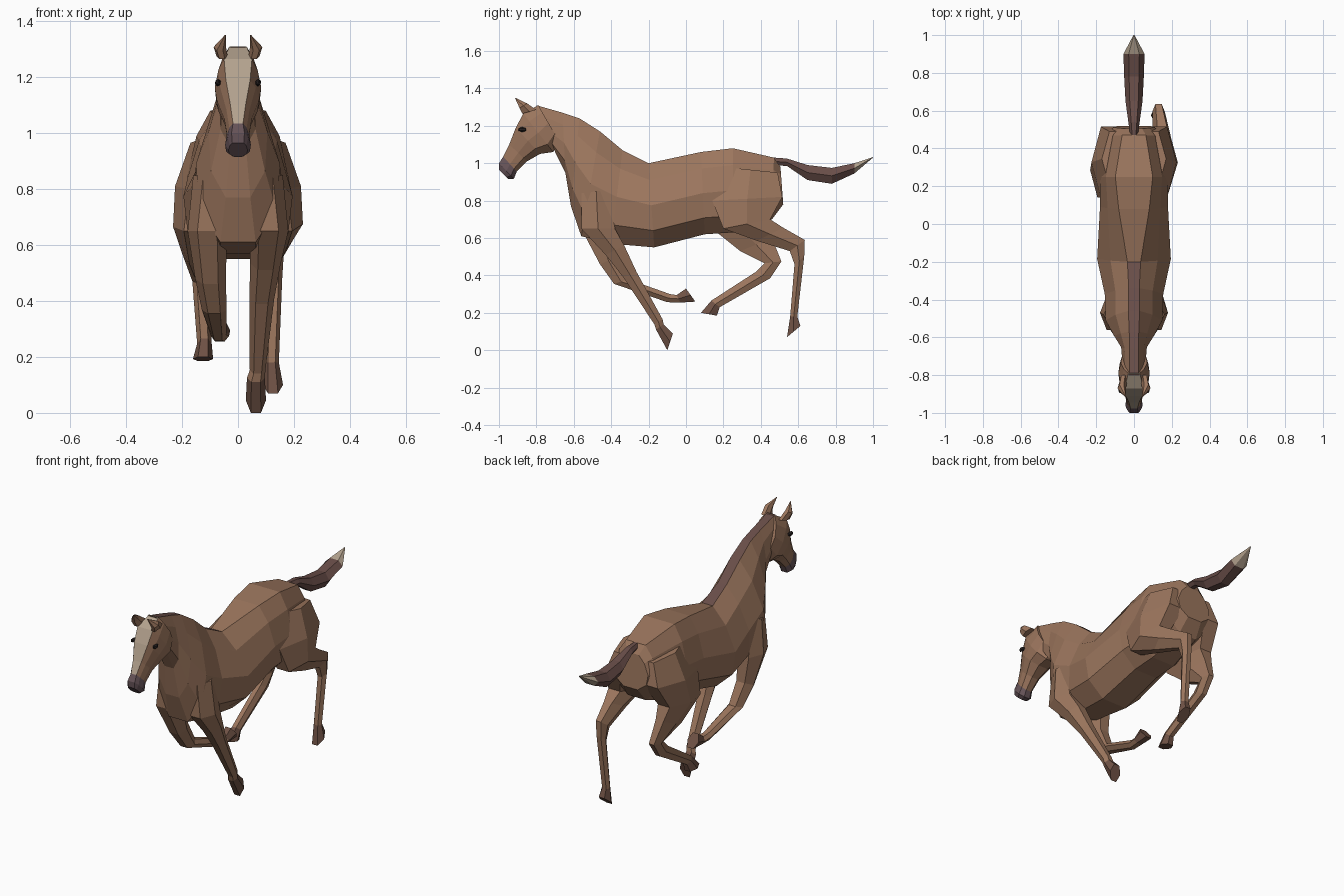
import bpy, bmesh
from mathutils import Vector


def material(name, *rgb):
    m = bpy.data.materials.new(name)
    m.diffuse_color = (*rgb, 1)
    return m


COAT = material("coat", .33, .18, .11)
DARK = material("dark_hair", .14, .075, .065)
PALE = material("pale_hair", .45, .36, .27)
SKIN = material("muzzle_skin", .13, .085, .095)
HOOF = material("hoof_horn", .16, .085, .06)
BLACK = material("eye_black", .02, .015, .015)


def finish(name, bm, mats):
    bmesh.ops.recalc_face_normals(bm, faces=bm.faces[:])
    me = bpy.data.meshes.new(name)
    bm.to_mesh(me)
    bm.free()
    for m in mats:
        me.materials.append(m)
    bpy.context.collection.objects.link(bpy.data.objects.new(name, me))


def loft(name, sections, mats, pick=lambda i, top: 0):
    """Section: edge 1 (y, z), edge 2 (y, z), centre x, half width, optional top-to-middle width ratio.
    With a ratio the ring has ten sides, without it six."""
    bm = bmesh.new()
    rings = []
    for y1, z1, y2, z2, xc, w, *ratio in sections:
        if ratio:
            r = ratio[0]
            shape = ((0, r), (.2, .55 + r / 2), (.5, 1), (.8, .92), (1, .42))
        else:
            shape = ((0, .5), (.5, 1), (1, .5))
        a, b = Vector((xc, y1, z1)), Vector((xc, y2, z2))
        right = [a.lerp(b, t) + Vector((w * k, 0, 0)) for t, k in shape]
        left = [a.lerp(b, t) - Vector((w * k, 0, 0)) for t, k in shape]
        rings.append([bm.verts.new(p) for p in right + left[::-1]])
    n = len(rings[0])
    for i, (r1, r2) in enumerate(zip(rings, rings[1:])):
        for j in range(n):
            k = (j + 1) % n
            f = bm.faces.new((r1[j], r1[k], r2[k], r2[j]))
            f.material_index = pick(i, j == n - 1)
    bm.faces.new(rings[0]).material_index = pick(0, False)
    bm.faces.new(rings[-1]).material_index = pick(len(rings) - 2, False)
    finish(name, bm, mats)


# Torso and neck, with the mane along the crest
loft("body", [
    (.505, .98, .52, .78, 0, .11, .4),
    (.47, 1.03, .46, .70, 0, .14, .45),
    (.25, 1.08, .25, .63, 0, .18, .55),
    (.08, 1.06, .10, .62, 0, .18, .45),
    (-.20, 1.0, -.17, .55, 0, .195, .18),
    (-.34, 1.07, -.40, .57, 0, .155, .18),
    (-.46, 1.17, -.56, .61, 0, .15, .2),
    (-.57, 1.24, -.615, .77, 0, .105, .24),
    (-.66, 1.27, -.645, .95, 0, .068, .36),
    (-.80, 1.31, -.70, 1.06, 0, .06, .42),
], [COAT, DARK], lambda i, top: int(top and i >= 4))

# Head, with the pale face stripe and dark muzzle
loft("head", [
    (-.79, 1.31, -.68, 1.12, 0, .07, .43),
    (-.87, 1.265, -.71, 1.06, 0, .083, .6),
    (-.91, 1.19, -.78, 1.05, 0, .076, .57),
    (-.945, 1.10, -.85, 1.01, 0, .05, .54),
    (-.977, 1.035, -.905, .955, 0, .04, .45),
    (-1.0, 1.0, -.92, .917, 0, .046, .5),
    (-1.0, .965, -.95, .915, 0, .034, .6),
], [COAT, PALE, SKIN], lambda i, top: 2 if i >= 4 else int(top))

# Ears and eyes, on both sides
for side, s in (("left", -1), ("right", 1)):
    loft(side + "_ear", [
        (-.875, 1.265, -.80, 1.285, s * .057, .02),
        (-.89, 1.295, -.85, 1.32, s * .065, .022),
        (-.915, 1.35, -.913, 1.35, s * .045, .002)], [COAT])
    bm = bmesh.new()
    bmesh.ops.create_icosphere(bm, subdivisions=1, radius=1)
    bmesh.ops.scale(bm, vec=(.012, .024, .014), verts=bm.verts[:])
    bmesh.ops.translate(bm, vec=(s * .072, -.875, 1.18), verts=bm.verts[:])
    finish(side + "_eye", bm, [BLACK])


# Legs: shared sideways placement and widths, own side outline for each stage of the gallop
def leg(name, side, outline, placing):
    secs = [(*e, side * x, w) for e, (x, w) in zip(outline, placing)]
    loft(name, secs, [COAT, HOOF], lambda i, top: int(i == len(secs) - 2))


FRONT = [(.09, .07), (.11, .07), (.098, .055), (.085, .044), (.07, .028), (.064, .032), (.064, .036)]
HIND = [(.09, .08), (.125, .1), (.155, .077), (.148, .05), (.13, .033), (.13, .028), (.12, .026), (.125, .036)]
shoulder = [(-.56, .84, -.40, .86), (-.56, .65, -.38, .65)]
thigh = [(.20, .98, .49, .95), (.14, .80, .515, .82)]

leg("right_front_leg", 1, shoulder + [
    (-.43, .51, -.33, .56), (-.335, .39, -.265, .42), (-.17, .14, -.125, .165),
    (-.16, .11, -.12, .14), (-.10, 0, -.07, .09)], FRONT)
leg("left_front_leg", -1, shoulder + [
    (-.46, .46, -.37, .50), (-.385, .355, -.31, .38), (-.10, .257, -.085, .30),
    (-.03, .255, -.05, .295), (.05, .26, 0, .33)], FRONT)
leg("right_hind_leg", 1, thigh + [
    (.20, .65, .45, .70), (.38, .585, .52, .655), (.555, .53, .635, .59),
    (.58, .46, .632, .50), (.557, .18, .595, .18), (.54, .07, .612, .13)], HIND)
leg("left_hind_leg", -1, thigh + [
    (.14, .65, .43, .68), (.29, .53, .46, .60), (.42, .465, .51, .475),
    (.375, .42, .45, .385), (.135, .265, .18, .23), (.08, .20, .165, .185)], HIND)

# Tail with a pale tip: y, top z, bottom z, half width
tail = [(.47, 1.03, .99, .02), (.54, 1.025, .985, .03), (.65, .99, .91, .045),
        (.78, .975, .89, .052), (.90, 1.0, .945, .056), (1.0, 1.033, 1.03, .003)]
loft("tail", [(y, a, y, b, 0, w) for y, a, b, w in tail],
     [DARK, PALE], lambda i, top: int(i == 4))
